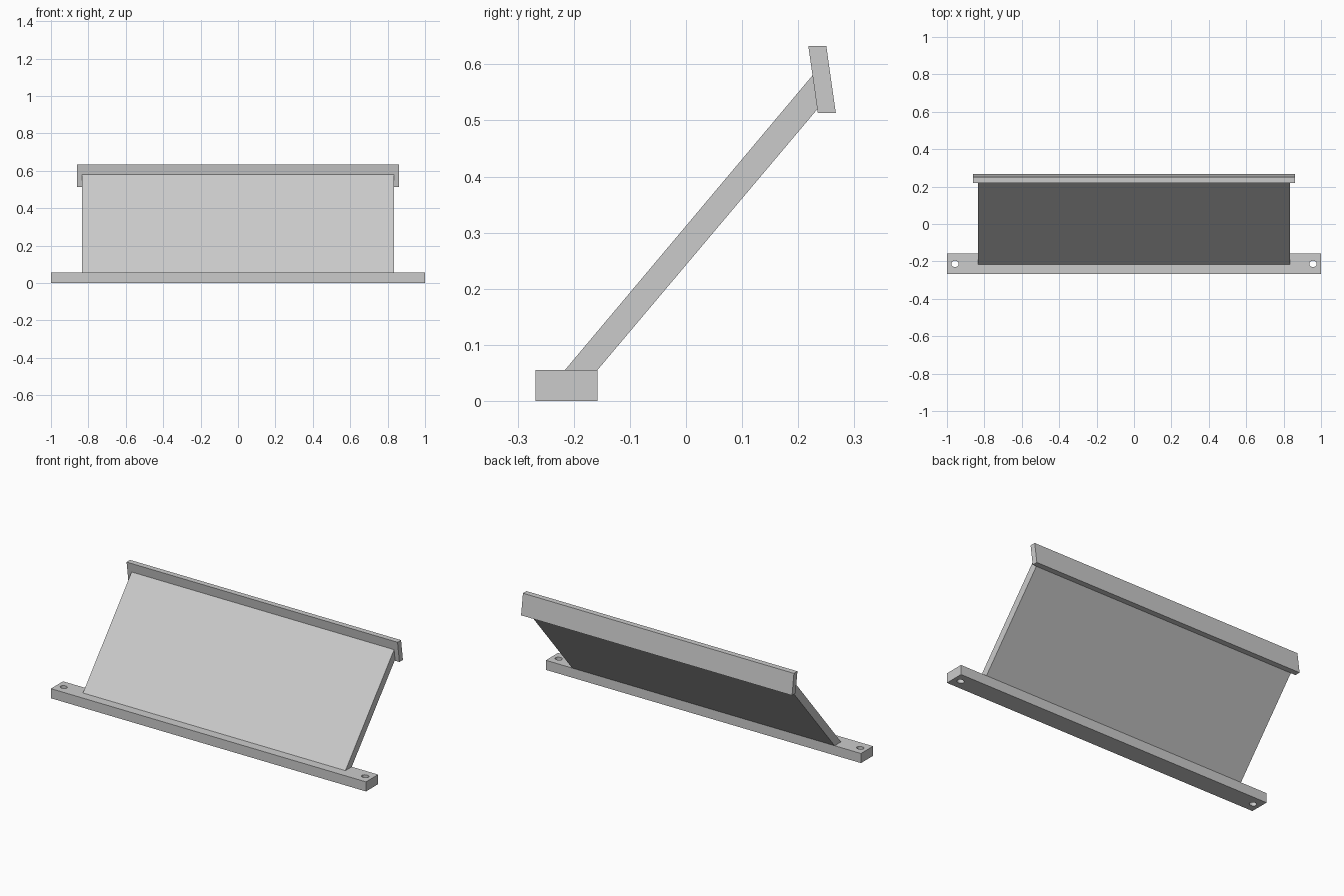
import bpy, bmesh, math

if "Cube" in bpy.data.objects:
    bpy.data.objects.remove(bpy.data.objects["Cube"])

grey = bpy.data.materials.new("light_grey")
grey.diffuse_color = (0.6, 0.6, 0.6, 1)
grey.use_nodes = True
grey.node_tree.nodes["Principled BSDF"].inputs["Base Color"].default_value = grey.diffuse_color


def prism(name, profile, half_width):
    """Extrude a (y, z) profile symmetrically along x."""
    bm = bmesh.new()
    face = bm.faces.new([bm.verts.new((-half_width, y, z)) for y, z in profile])
    ext = bmesh.ops.extrude_face_region(bm, geom=[face], use_keep_orig=True)
    moved = [g for g in ext["geom"] if isinstance(g, bmesh.types.BMVert)]
    bmesh.ops.translate(bm, vec=(2 * half_width, 0, 0), verts=moved)
    bmesh.ops.recalc_face_normals(bm, faces=bm.faces)
    mesh = bpy.data.meshes.new(name)
    bm.to_mesh(mesh)
    bm.free()
    mesh.materials.append(grey)
    obj = bpy.data.objects.new(name, mesh)
    bpy.context.collection.objects.link(obj)
    return obj


# Mounting bar along the floor
base = prism("base_bar", [(-0.268, 0), (-0.158, 0), (-0.158, 0.055), (-0.268, 0.055)], 1.0)

# Sloping panel rising to the back
prism("sloped_panel", [(-0.216, 0.055), (-0.158, 0.055), (0.234, 0.52), (0.226, 0.581)], 0.833)

# Tilted lip across the top edge
prism("top_lip", [(0.235, 0.513), (0.267, 0.513), (0.25, 0.633), (0.218, 0.633)], 0.86)

# Screw holes through both ends of the bar
for side in (-1, 1):
    bpy.ops.mesh.primitive_cylinder_add(vertices=20, radius=1, depth=0.2,
                                        location=(side * 0.957, -0.213, 0.03))
    cutter = bpy.context.object
    cutter.name = "hole_cutter_left" if side < 0 else "hole_cutter_right"
    cutter.scale = (0.02, 0.017, 1)
    cutter.data.materials.append(grey)
    cutter.hide_render = True
    cutter.hide_set(True)
    mod = base.modifiers.new("screw_hole", "BOOLEAN")
    mod.operation = "DIFFERENCE"
    mod.solver = "EXACT"
    mod.object = cutter
